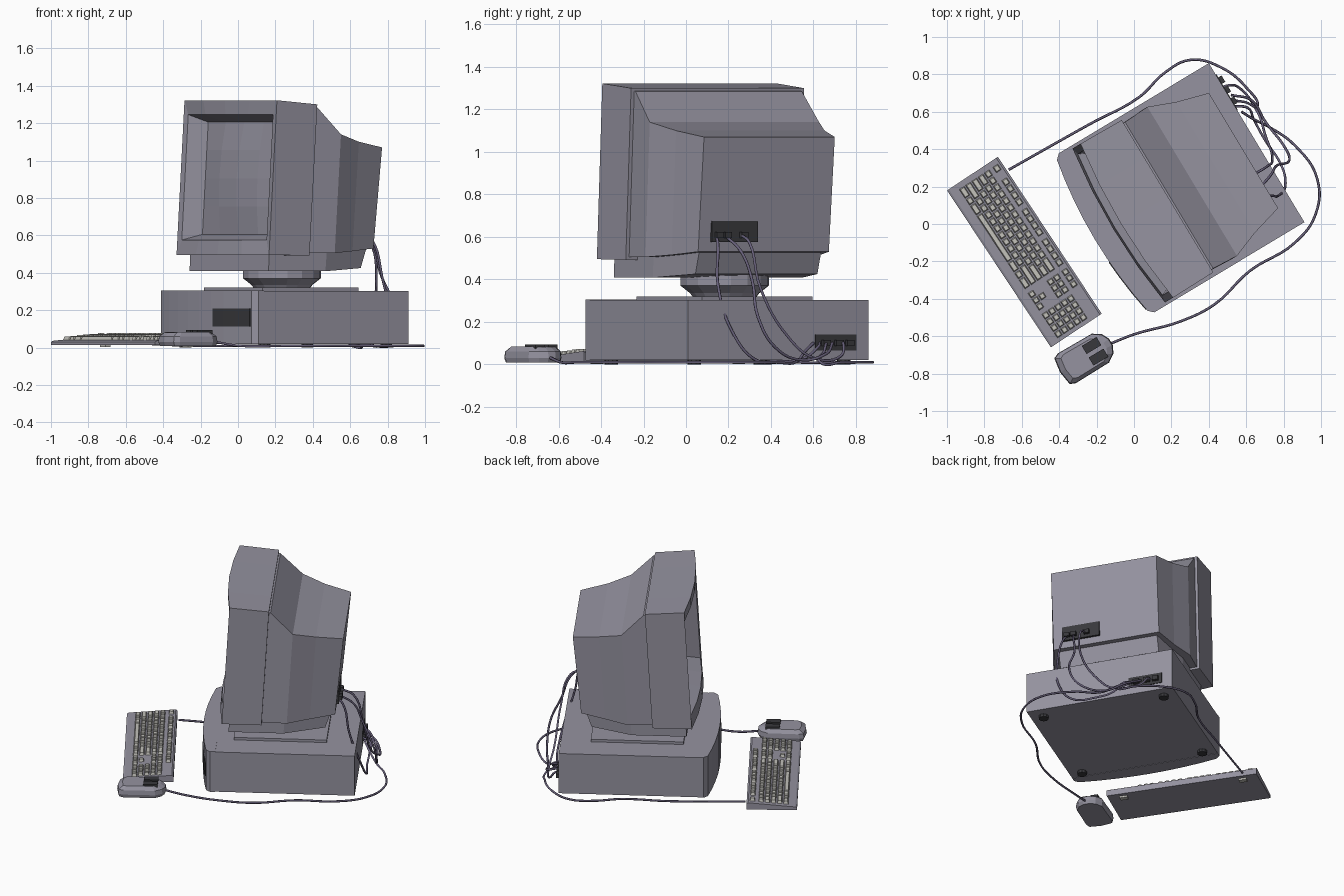
import bpy, bmesh, math
from mathutils import Matrix, Vector

if "Cube" in bpy.data.objects:
    bpy.data.objects.remove(bpy.data.objects["Cube"])

# ---------- materials and frames ----------
def mat(name, c):
    m = bpy.data.materials.new(name)
    m.diffuse_color = (*c, 1)
    m.use_nodes = True
    m.node_tree.nodes["Principled BSDF"].inputs["Base Color"].default_value = m.diffuse_color
    return m

SHELL = mat("shell_grey", (0.30, 0.29, 0.35))
DARK = mat("dark_panel", (0.04, 0.04, 0.045))
KEY = mat("key_beige", (0.55, 0.54, 0.5))
CABLE = mat("cable_violet", (0.14, 0.12, 0.2))

def frame(deg, x=0, y=0):
    return Matrix.Translation((x, y, 0)) @ Matrix.Rotation(math.radians(deg), 4, 'Z')

PC = frame(-59)                      # computer: local -y is its front
KB = frame(-56.5, -0.586, -0.15)     # keyboard
MS = frame(-59, -0.265, -0.715)      # mouse
CX = -0.035                          # centre line of the computer

# ---------- helpers ----------
def add_loft(bm, rings, cap_end=True):
    vs = [[bm.verts.new(p) for p in r] for r in rings]
    n = len(vs[0])
    for a, b in zip(vs, vs[1:]):
        for i in range(n):
            j = (i + 1) % n
            bm.faces.new((a[i], a[j], b[j], b[i]))
    bm.faces.new(vs[0][::-1])
    if cap_end:
        bm.faces.new(vs[-1])
    return vs

def finish(bm, name, m, M):
    bmesh.ops.recalc_face_normals(bm, faces=bm.faces)
    me = bpy.data.meshes.new(name)
    bm.to_mesh(me)
    bm.free()
    me.materials.append(m)
    ob = bpy.data.objects.new(name, me)
    ob.matrix_world = M
    bpy.context.collection.objects.link(ob)
    return ob

def loft(name, rings, m=SHELL, M=PC):
    bm = bmesh.new()
    add_loft(bm, rings)
    return finish(bm, name, m, M)

def prism(name, plan, z0, z1, m=SHELL, M=PC):
    return loft(name, [[(x, y, z) for x, y in plan] for z in (z0, z1)], m, M)

def rect(x0, x1, y0, y1):
    return [(x0, y0), (x1, y0), (x1, y1), (x0, y1)]

def circle(cx, cy, r, z, n=16):
    return [(cx + r * math.cos(2 * math.pi * i / n), cy + r * math.sin(2 * math.pi * i / n), z) for i in range(n)]

def cable(name, pts, r=0.007):
    cu = bpy.data.curves.new(name, 'CURVE')
    cu.dimensions = '3D'
    cu.bevel_depth, cu.bevel_resolution, cu.resolution_u = r, 1, 6
    cu.use_fill_caps = True
    sp = cu.splines.new('BEZIER')
    sp.bezier_points.add(len(pts) - 1)
    for b, p in zip(sp.bezier_points, pts):
        b.co = p
        b.handle_left_type = b.handle_right_type = 'AUTO'
    cu.materials.append(CABLE)
    bpy.context.collection.objects.link(bpy.data.objects.new(name, cu))

# ---------- desktop case ----------
prism("case_body", rect(CX - .496, CX + .496, -.12, .786), .02, .302)
front_v = lambda u: -.222 + .045 * ((u - CX) / .47) ** 2
us = [CX + .47 * i / 4 for i in range(-4, 5)]
panel = [(CX - .496, -.115), (CX - .496, -.15)] + [(u, front_v(u)) for u in us] + [(CX + .496, -.15), (CX + .496, -.115)]
prism("case_front_panel", panel, .018, .304)
slot = [.106, .2, .31, .425]
prism("drive_slot", [(u, front_v(u) - .004) for u in slot] + [(.425, -.15), (.106, -.15)], .112, .208, DARK)
prism("case_port_panel", rect(-.461, -.236, .77, .79), .066, .14, DARK)
for i, u in enumerate((-.42, -.36, -.29)):
    prism(f"case_plug_{i}", rect(u - .02, u + .02, .78, .81), .085, .115, DARK)
for i, (sx, y) in enumerate(((-1, -.06), (1, -.06), (-1, .7), (1, .7))):
    loft(f"case_foot_{i}", [circle(CX + sx * .41, y, .032, z, 10) for z in (0, .025)], DARK)

# ---------- swivel stand ----------
prism("stand_plate", rect(CX - .303, CX + .303, -.008, .592), .3, .32)
loft("swivel_neck", [circle(CX, .295, r, z) for r, z in ((.15, .315), (.165, .335), (.21, .37), (.21, .43))])

# ---------- monitor ----------
def section(hw, vt, zt, vb, zb):
    return [(CX - hw, vb, zb), (CX + hw, vb, zb), (CX + hw, vt, zt), (CX - hw, vt, zt)]

loft("monitor_body", [section(.457, .2, 1.288, .155, .51), section(.457, .24, 1.285, .19, .505),
                      section(.465, .384, 1.14, .345, .505), section(.408, .53, 1.1, .49, .515),
                      section(.359, .704, 1.07, .65, .53)])
loft("monitor_skirt", [section(.41, -.03, .51, -.035, .408), section(.41, .33, .53, .32, .408),
                       section(.335, .625, .545, .585, .425)])

# bezel: rings with a plan bulge and a backward lean, running into the recess
COLS = [-1, -.5, 0, .5, 1]
def bezel_ring(hw, zb, zt, v, bulge):
    def p(t, z):
        return (CX + t * hw, v - bulge * (1 - t * t) + .06 * (z - .495), z)
    return [p(t, zb) for t in COLS] + [p(t, zt) for t in COLS[::-1]]

bm = bmesh.new()
rings = add_loft(bm, [bezel_ring(.475, .492, 1.3, .182, 0), bezel_ring(.48, .495, 1.322, -.074, .035),
                      bezel_ring(.44, .575, 1.245, -.07, .033), bezel_ring(.395, .605, 1.205, .03, .012)], False)
finish(bm, "monitor_bezel", SHELL, PC)

# screen: bowed glass grid
bm = bmesh.new()
grid = []
for s in COLS:
    z = .905 + .3 * s
    grid.append([bm.verts.new((CX + t * .395, .03 - .012 * (1 - t * t) + .06 * (z - .495)
                               - .03 * (1 - t * t) * (1 - s * s), z)) for t in COLS])
for a, b in zip(grid, grid[1:]):
    for i in range(4):
        bm.faces.new((a[i], a[i + 1], b[i + 1], b[i]))
for f in bm.faces:
    f.normal_update()
    if f.normal.y > 0:
        f.normal_flip()
me = bpy.data.meshes.new("screen_glass")
bm.to_mesh(me)
bm.free()
me.materials.append(SHELL)
scr = bpy.data.objects.new("screen_glass", me)
scr.matrix_world = PC
bpy.context.collection.objects.link(scr)

prism("monitor_port_panel", rect(.007, .26, .63, .67), .575, .675, DARK)
for i, u in enumerate((.09, .18, .225)):
    prism(f"monitor_plug_{i}", rect(u - .018, u + .018, .66, .69), .595, .622, DARK)

# ---------- keyboard ----------
def kb_z(y):
    return .035 + .028 * (y + .163) / .326

loft("keyboard_body", [[(x, -.163, .014), (x, -.163, .03), (x, -.152, .036), (x, .152, kb_z(.152)),
                        (x, .163, .055), (x, .163, .014)] for x in (-.503, .503)], SHELL, KB)
for i, x in enumerate((-.4, .4)):
    prism(f"keyboard_foot_{i}", rect(x - .025, x + .025, .1, .135), .002, .016, KEY, KB)

bm = bmesh.new()
def key(x, y, w, d=.034):
    h, t = w / 2 - .003, .006
    z = kb_z(y)
    low = [(px, py, z - .004) for px, py in rect(x - h, x + h, y - d / 2, y + d / 2)]
    top = [(px, py, z + .018) for px, py in rect(x - h + t, x + h - t, y - d / 2 + t, y + d / 2 - t)]
    add_loft(bm, [low, top])

P = .043
ROWS = [.07, .03, -.01, -.05, -.09]
MAIN = [[1] * 13 + [2], [1.5] + [1] * 12 + [1.5], [1.75] + [1] * 11 + [2.25],
        [2.25] + [1] * 10 + [2.75], [1.5, 1, 1.5, 7, 1.5, 1, 1.5]]
for y, widths in zip(ROWS, MAIN):
    x = -.475
    for w in widths:
        key(x + w * P / 2, y, w * P)
        x += w * P
for c in (0, 2, 3, 4, 5, 6.5, 7.5, 8.5, 9.5, 11, 12, 13, 14):
    key(-.475 + (c + .5) * P, .125, P)
for c in range(3):
    x = .21 + c * .039
    for y in (.125, .07, .03, -.09):
        key(x, y, .039)
key(.249, -.05, .039)
for c in range(4):
    for y in ROWS:
        key(.345 + c * .04, y, .04)
finish(bm, "keyboard_keys", KEY, KB)

# ---------- mouse ----------
outline = [(-.08, -.14), (0, -.152), (.08, -.14), (.093, -.11), (.09, .1), (.06, .145), (.02, .165),
           (-.02, .165), (-.06, .145), (-.09, .1), (-.093, -.11)]
def mouse_ring(s, z, slope=0):
    return [(x * s, y * s, z - slope * abs(y)) for x, y in outline]
loft("mouse_body", [mouse_ring(.94, .008), mouse_ring(1, .03), mouse_ring(.97, .06), mouse_ring(.78, .09, .06)], SHELL, MS)
for s in (-1, 1):
    prism("mouse_button_" + ("left" if s < 0 else "right"), rect(s * .036 - .025, s * .036 + .025, .02, .112), .06, .093, DARK, MS)

# ---------- cables ----------
cable("mouse_cable", [(-.12, -.637, .03), (0, -.59, .01), (.25, -.52, .009), (.43, -.43, .009), (.62, -.25, .009),
                      (.86, -.1, .009), (.97, .05, .009), (.98, .24, .009), (.86, .42, .009), (.72, .52, .012),
                      (.64, .56, .06), (.575, .6, .1)])
cable("keyboard_cable", [(-.67, .29, .03), (-.235, .535, .009), (.03, .68, .009), (.166, .81, .009), (.3, .877, .009),
                         (.46, .84, .009), (.6, .73, .009), (.66, .63, .012), (.6, .65, .06), (.54, .66, .1)])
cable("video_cable", [(.68, .14, .61), (.72, .15, .57), (.77, .15, .38), (.81, .22, .15), (.78, .33, .02),
                      (.7, .45, .012), (.64, .56, .03), (.61, .62, .08), (.54, .63, .1)])
cable("power_cable", [(.66, .18, .61), (.73, .26, .53), (.76, .31, .4), (.83, .34, .22), (.8, .42, .08),
                      (.7, .55, .02), (.63, .66, .05), (.52, .69, .1)])
cable("signal_cable", [(.63, .26, .61), (.7, .3, .57), (.74, .35, .36), (.7, .48, .13), (.66, .6, .03),
                       (.56, .73, .04), (.5, .74, .1), (.47, .73, .1)])
